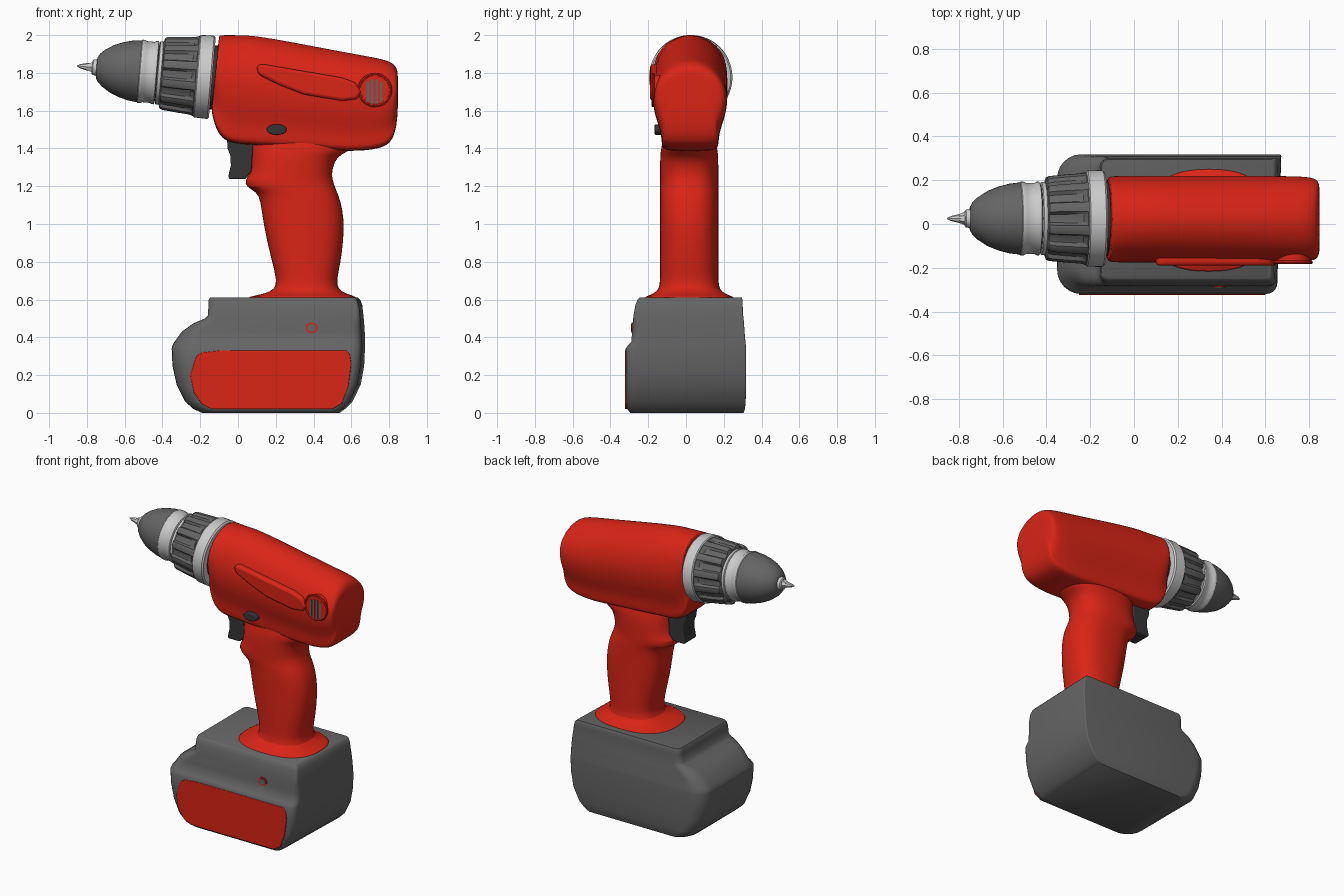
import bpy, bmesh, math
from mathutils import Matrix

if "Cube" in bpy.data.objects:
    bpy.data.objects.remove(bpy.data.objects["Cube"])

CY = 0.022  # y of the tool's centre line


def material(name, rgb):
    m = bpy.data.materials.new(name)
    m.diffuse_color = (*rgb, 1)
    m.use_nodes = True
    m.node_tree.nodes["Principled BSDF"].inputs["Base Color"].default_value = m.diffuse_color
    return m


RED = material("red_shell", (0.7, 0.018, 0.008))
GREY = material("battery_grey", (0.13, 0.13, 0.13))
DARK = material("trigger_dark", (0.035, 0.035, 0.037))
LIGHT = material("light_metal", (0.6, 0.6, 0.6))


def finish(name, bm, mat, angle=40, subsurf=0, bevel=0, matrix=None):
    bmesh.ops.recalc_face_normals(bm, faces=bm.faces)
    me = bpy.data.meshes.new(name)
    bm.to_mesh(me)
    bm.free()
    ob = bpy.data.objects.new(name, me)
    bpy.context.collection.objects.link(ob)
    me.materials.append(mat)
    if matrix:
        ob.matrix_world = matrix
    bpy.ops.object.select_all(action='DESELECT')
    bpy.context.view_layer.objects.active = ob
    ob.select_set(True)
    if subsurf:
        s = ob.modifiers.new("smooth", 'SUBSURF')
        s.levels = s.render_levels = subsurf
    if bevel:
        b = ob.modifiers.new("bevel", 'BEVEL')
        b.width, b.segments = bevel, 3
    bpy.ops.object.shade_smooth_by_angle(angle=math.radians(angle))
    return ob


def loft(name, rings, mat, crease=0.7, **kw):
    bm = bmesh.new()
    lay = bm.edges.layers.float.new("crease_edge")
    vs = [[bm.verts.new(p) for p in r] for r in rings]
    n = len(vs[0])
    for a, b in zip(vs, vs[1:]):
        for i in range(n):
            bm.faces.new((a[i], a[(i + 1) % n], b[(i + 1) % n], b[i]))
    for end in (vs[0], vs[-1]):
        for e in bm.faces.new(end).edges:
            e[lay] = crease
    return finish(name, bm, mat, **kw)


def prism(name, outline, y0, y1, mat, bevel=0):
    return loft(name, [[(x, y, z) for x, z in outline] for y in (y0, y1)], mat, bevel=bevel)


def ellipse(cx, cz, rx, rz, n=32):
    return [(cx + rx * math.cos(2 * math.pi * i / n), cz + rz * math.sin(2 * math.pi * i / n))
            for i in range(n)]


# main housing: cross-sections along x as (x, top, bottom, half width)
HALF = [(0.33, .025), (0.65, .10), (0.88, .22), (0.99, .36), (1.01, .48), (0.95, .63),
        (.83, .76), (.77, .86), (.76, .96), (.66, 1)]


def housing_ring(x, top, bot, w):
    right = [(y * w, top + (bot - top) * f) for y, f in HALF]
    pts = [(0, top)] + right + [(0, bot)] + [(-y, z) for y, z in reversed(right)]
    lean = 0.1 if x < 0.2 else 0
    return [(x + lean * (z - 2), CY + y, z) for y, z in pts]


loft("housing", [housing_ring(*s) for s in [
    (-.10, 2.0, 1.60, .19), (-.085, 2.003, 1.55, .195), (-.055, 2.004, 1.48, .197),
    (.0, 2.004, 1.43, .197), (.1, 2.002, 1.42, .197), (.4, 1.945, 1.40, .197),
    (.6, 1.907, 1.382, .197), (.75, 1.88, 1.397, .196), (.81, 1.862, 1.43, .19),
    (.838, 1.835, 1.50, .18), (.846, 1.80, 1.60, .15)]], RED, crease=.4, subsurf=2)


# handle: super-elliptic sections up z as (z, x front, x back, half width)
def handle_ring(z, x0, x1, w, n=28, k=2.5):
    out = []
    for i in range(n):
        c, s = math.cos(2 * math.pi * i / n), math.sin(2 * math.pi * i / n)
        out.append(((x0 + x1) / 2 + (x1 - x0) / 2 * math.copysign(abs(c) ** (2 / k), c),
                    CY - .005 + w * math.copysign(abs(s) ** (2 / k), s), z))
    return out


loft("handle", [handle_ring(*s) for s in [
    (.60, .05, .63, .238), (.615, .05, .63, .238), (.63, .14, .575, .19), (.655, .195, .53, .16),
    (.70, .205, .522, .155), (.80, .18, .545, .155), (.92, .15, .56, .155),
    (1.03, .13, .562, .155), (1.12, .118, .545, .155), (1.17, .10, .525, .155),
    (1.195, .04, .515, .155), (1.235, .035, .502, .155), (1.265, .065, .497, .155),
    (1.33, .07, .51, .155), (1.37, .07, .545, .153), (1.40, .065, .62, .15),
    (1.48, .06, .64, .13)]], RED, subsurf=1)


# battery: rounded rectangles up z, back corner on +y is a sharp lip
def battery_ring(z, x0, x1, y0, y1, r):
    corners = [(x0, y0, 1, 1, r, 180), (x1, y0, -1, 1, r * .45, 270),
               (x1 + .018, y1, -1, -1, .008, 0), (x0, y1, 1, -1, r, 90)]
    out = []
    for cx, cy, sx, sy, rad, a0 in corners:
        for j in range(7):
            a = math.radians(a0 + 15 * j)
            out.append((cx + sx * rad + rad * math.cos(a), cy + sy * rad + rad * math.sin(a), z))
    return out


loft("battery", [battery_ring(*s) for s in [
    (0, -.19, .52, -.295, .305, .08), (.02, -.235, .548, -.31, .312, .09),
    (.06, -.28, .588, -.316, .316, .1), (.15, -.325, .632, -.319, .318, .11),
    (.25, -.347, .65, -.319, .318, .11), (.34, -.351, .654, -.319, .318, .11),
    (.355, -.348, .654, -.309, .317, .11), (.375, -.337, .654, -.29, .315, .11),
    (.43, -.297, .653, -.285, .31, .1), (.475, -.235, .65, -.282, .307, .08),
    (.497, -.18, .648, -.28, .305, .06), (.515, -.16, .646, -.278, .303, .05),
    (.57, -.156, .64, -.268, .30, .04), (.598, -.155, .63, -.258, .30, .04),
    (.61, -.148, .618, -.247, .295, .035)]], GREY, angle=50)

# red side panel and release button ring on the battery
prism("battery_panel", [(-.22, .30), (-.19, .32), (-.1, .33), (.575, .33), (.592, .31), (.6, .26),
                        (.585, .14), (.55, .05), (.5, .02), (-.14, .02), (-.19, .045),
                        (-.235, .11), (-.252, .2)], -.27, -.324, RED, bevel=.004)
prism("battery_button_rim", ellipse(.39, .45, .033, .028), -.25, -.288, RED)
prism("battery_button", ellipse(.39, .45, .024, .02), -.25, -.291, GREY)

# trigger with hollowed front
prism("trigger", [(-.058, 1.45), (-.055, 1.40), (-.04, 1.36), (-.038, 1.31), (-.052, 1.25),
                  (-.045, 1.238), (.04, 1.238), (.072, 1.28), (.08, 1.45)],
      CY - .065, CY + .065, DARK, bevel=.012)

# selector button, side ridge and round vent on the front
prism("selector_button", ellipse(.205, 1.5, .053, .028), -.09, -.166, DARK, bevel=.006)
prism("side_ridge", [(.095, 1.835), (.125, 1.848), (.2, 1.835), (.55, 1.775), (.62, 1.75),
                     (.655, 1.70), (.63, 1.66), (.55, 1.652), (.35, 1.685), (.22, 1.735),
                     (.11, 1.79)], -.10, -.19, RED, bevel=.02)
prism("vent_disc", ellipse(.725, 1.71, .08, .08), -.10, -.178, RED)
for i in range(4):
    x, h = .688 + .0235 * i, (.055, .066, .066, .055)[i]
    prism(f"vent_slat_{i + 1}", [(x - .007, 1.70 - h), (x + .007, 1.70 - h),
                                 (x + .007, 1.70 + h), (x - .007, 1.70 + h)], -.12, -.181, GREY)
bpy.ops.mesh.primitive_torus_add(major_radius=.083, minor_radius=.008, major_segments=40,
                                 minor_segments=8, location=(.725, -.175, 1.71),
                                 rotation=(math.pi / 2, 0, 0))
rim = bpy.context.object
rim.name = "vent_rim"
rim.data.materials.append(RED)
bpy.ops.object.shade_smooth_by_angle()

# chuck assembly: turned profiles (x, radius) on a slightly raised axis
AXIS = (Matrix.Translation((-.15, CY + .003, 1.777)) @ Matrix.Rotation(.085, 4, 'Y')
        @ Matrix.Translation((.15, 0, 0)))


def turned(name, profile, mat, n=48, flutes=0, depth=0, angle=35):
    rings = []
    for i, (x, r) in enumerate(profile):
        ring = []
        for k in range(n):
            t = 2 * math.pi * k / n
            cut = 0
            if flutes and 0 <= i < len(profile) - 2:
                cut = depth * min(1, max(0, 1.3 * math.cos(flutes * t) + .5))
            ring.append((x, (r - cut) * math.cos(t), (r - cut) * math.sin(t)))
        rings.append(ring)
    return loft(name, rings, mat, angle=angle, matrix=AXIS)


turned("collar", [(-.222, .21), (-.215, .219), (-.145, .221), (-.136, .212)], LIGHT)
turned("neck", [(-.16, .17), (-.08, .17)], DARK)
turned("clutch_ring", [(-.408, .17), (-.40, .192), (-.385, .198), (-.30, .206), (-.245, .21),
                       (-.225, .212), (-.215, .212)], GREY, n=120, flutes=12, depth=.02)
turned("chuck_spacer", [(-.43, .15), (-.39, .15)], DARK)
turned("chuck_back_ring", [(-.428, .16), (-.424, .167), (-.408, .167), (-.404, .16)], LIGHT)
turned("chuck_ring", [(-.525, .163), (-.52, .168), (-.505, .168), (-.495, .162), (-.455, .162),
                      (-.445, .168), (-.434, .168), (-.43, .16)], LIGHT)
turned("chuck_nose", [(-.752, .04), (-.75, .055), (-.738, .075), (-.715, .097), (-.67, .126),
                      (-.62, .146), (-.57, .159), (-.52, .165)], GREY, angle=45)
turned("jaw_sleeve", [(-.775, .034), (-.77, .04), (-.74, .046)], LIGHT)
turned("jaws", [(-.81, .016), (-.76, .036), (-.74, .036)], LIGHT, n=6)
turned("bit", [(-.855, .003), (-.835, .012), (-.80, .02), (-.74, .02)], LIGHT, n=8)
